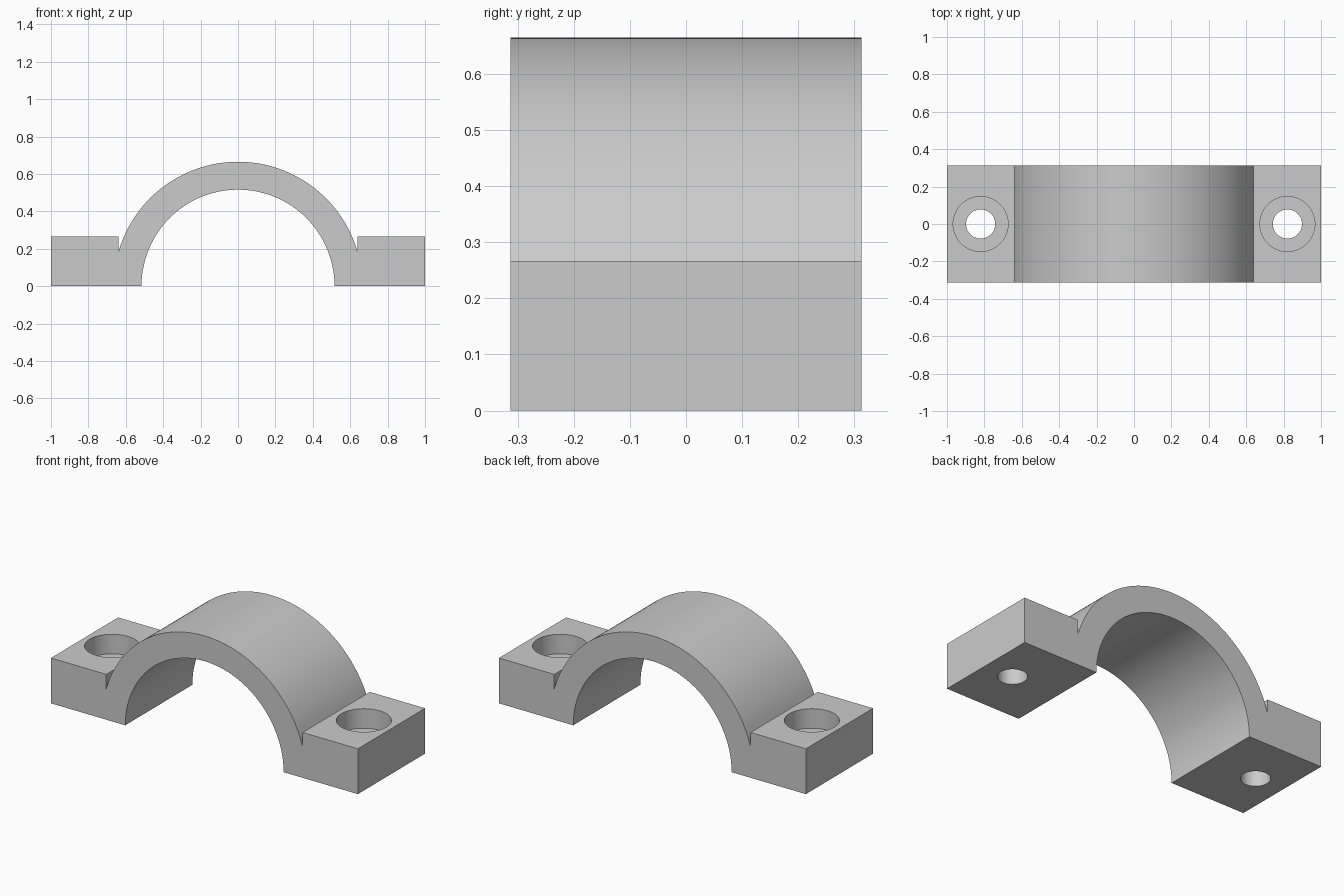
import bpy, bmesh, math

INNER_R, OUTER_R = 0.516, 0.665
PAD_X, PAD_Z = 0.64, 0.267
HALF_DEPTH = 0.3125
HOLE_X, HOLE_R, BORE_R, BORE_DEPTH = 0.82, 0.078, 0.147, 0.115
STEPS = 96

if "Cube" in bpy.data.objects:
    bpy.data.objects.remove(bpy.data.objects["Cube"])

grey = bpy.data.materials.new("plain_grey")
grey.use_nodes = True
colour = (0.6, 0.6, 0.6, 1)
grey.diffuse_color = colour
grey.node_tree.nodes["Principled BSDF"].inputs["Base Color"].default_value = colour


def arc(radius, start, end):
    """Points on an arc about the origin in the xz plane."""
    angles = [start + (end - start) * i / STEPS for i in range(STEPS + 1)]
    return [(radius * math.cos(a), radius * math.sin(a)) for a in angles]


def make_object(name, bm):
    bmesh.ops.recalc_face_normals(bm, faces=bm.faces)
    mesh = bpy.data.meshes.new(name)
    bm.to_mesh(mesh)
    bm.free()
    mesh.materials.append(grey)
    obj = bpy.data.objects.new(name, mesh)
    bpy.context.collection.objects.link(obj)
    return obj


# Clamp body: arch and two mounting pads as one extruded profile
notch = math.acos(PAD_X / OUTER_R)
profile = arc(INNER_R, math.pi, 0)
profile += [(1, 0), (1, PAD_Z), (PAD_X, PAD_Z)]
profile += arc(OUTER_R, notch, math.pi - notch)
profile += [(-PAD_X, PAD_Z), (-1, PAD_Z), (-1, 0)]

bm = bmesh.new()
front = bm.faces.new([bm.verts.new((x, -HALF_DEPTH, z)) for x, z in profile])
swept = bmesh.ops.extrude_face_region(bm, geom=[front], use_keep_orig=True)
moved = [v for v in swept["geom"] if isinstance(v, bmesh.types.BMVert)]
bmesh.ops.translate(bm, verts=moved, vec=(0, 2 * HALF_DEPTH, 0))
clamp = make_object("clamp_body", bm)
bpy.context.view_layer.objects.active = clamp
clamp.select_set(True)


# Counterbored bolt holes
def cut_cylinder(name, x, radius, bottom, top):
    bm = bmesh.new()
    bmesh.ops.create_cone(bm, cap_ends=True, segments=64, radius1=radius,
                          radius2=radius, depth=top - bottom)
    bmesh.ops.translate(bm, verts=bm.verts, vec=(x, 0, (top + bottom) / 2))
    cutter = make_object(name, bm)
    cutter.hide_render = True
    mod = clamp.modifiers.new(name, "BOOLEAN")
    mod.operation = "DIFFERENCE"
    mod.solver = "EXACT"
    mod.object = cutter
    bpy.ops.object.modifier_apply(modifier=mod.name)
    bpy.data.objects.remove(cutter)


for side in (-1, 1):
    cut_cylinder("counterbore", side * HOLE_X, BORE_R, PAD_Z - BORE_DEPTH, PAD_Z + 0.1)
    cut_cylinder("bolt_hole", side * HOLE_X, HOLE_R, -0.1, PAD_Z + 0.1)

# Smooth curved walls, crisp edges
bpy.ops.object.shade_smooth_by_angle(angle=math.radians(30))
